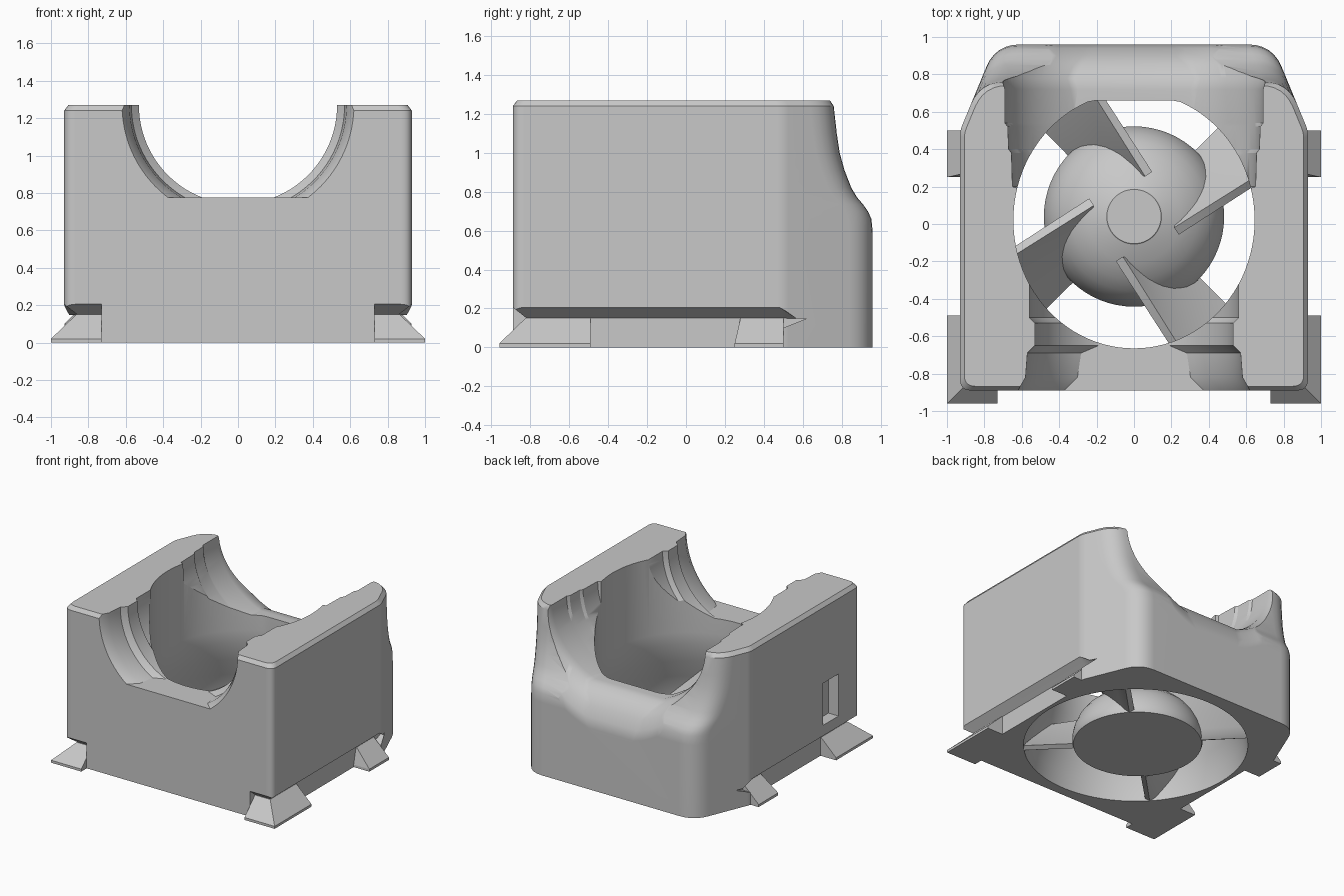
import bpy, bmesh, math
from mathutils import Vector, Matrix

cube = bpy.data.objects.get("Cube")
if cube:
    bpy.data.objects.remove(cube, do_unlink=True)

GREY = (0.58, 0.58, 0.58, 1)
mat = bpy.data.materials.new("plain_grey")
mat.use_nodes = True
mat.diffuse_color = GREY
mat.node_tree.nodes["Principled BSDF"].inputs["Base Color"].default_value = GREY
TOP = 1.27


def loft(name, rings, closed=True):
    """Skin equal-length rings of points; cap both ends when closed."""
    bm = bmesh.new()
    rows = [[bm.verts.new(p) for p in ring] for ring in rings]
    n = len(rows[0])
    for a, b in zip(rows, rows[1:]):
        for i in range(n if closed else n - 1):
            j = (i + 1) % n
            bm.faces.new((a[i], a[j], b[j], b[i]))
    if closed:
        bm.faces.new(rows[0][::-1])
        bm.faces.new(rows[-1])
        bmesh.ops.recalc_face_normals(bm, faces=bm.faces[:])
    mesh = bpy.data.meshes.new(name)
    bm.to_mesh(mesh)
    bm.free()
    obj = bpy.data.objects.new(name, mesh)
    bpy.context.collection.objects.link(obj)
    mesh.materials.append(mat)
    return obj


def activate(obj):
    bpy.ops.object.select_all(action='DESELECT')
    obj.select_set(True)
    bpy.context.view_layer.objects.active = obj


def carve(obj, cutter):
    mod = obj.modifiers.new("carve", 'BOOLEAN')
    mod.operation, mod.solver, mod.object = 'DIFFERENCE', 'EXACT', cutter
    activate(obj)
    bpy.ops.object.modifier_apply(modifier=mod.name)
    bpy.data.objects.remove(cutter, do_unlink=True)


def smooth(obj, angle=30):
    activate(obj)
    bpy.ops.object.shade_smooth_by_angle(angle=math.radians(angle))


def rounded(corners, steps=6):
    """Polygon with each (x, y, radius) corner softened."""
    out = []
    for i, (x, y, r) in enumerate(corners):
        p = Vector((x, y))
        a = p + (Vector(corners[i - 1][:2]) - p).normalized() * r
        b = p + (Vector(corners[(i + 1) % len(corners)][:2]) - p).normalized() * r
        for k in range(steps + 1):
            t = k / steps
            out.append(a * (1 - t) ** 2 + p * 2 * t * (1 - t) + b * t * t)
    return out


def prism_x(name, section, x0, x1):
    return loft(name, [[(x, y, z) for y, z in section] for x in (x0, x1)])


def prism_y(name, section, y0, y1):
    return loft(name, [[(x, y, z) for x, z in section] for y in (y0, y1)])


def ellipse(rx, ry, cy, z, n=96):
    return [(rx * math.cos(2 * math.pi * i / n),
             cy + ry * math.sin(2 * math.pi * i / n), z) for i in range(n)]


def footprint(back, z, scale=1):
    """Housing outline whose rear edge lies at y = back."""
    half = [(0.93, -0.89, 0.06), (0.93, 0.5, 0.03), (0.93 - (back - 0.5) * 0.413, back, 0.13)]
    ring = rounded(half + [(-x, y, r) for x, y, r in reversed(half)])
    return [(p.x * scale, p.y * scale, z) for p in ring]


# housing block: rear rolls inward as it rises, top edge chamfered
shoulder = [(0.96, 0), (0.96, 0.59), (0.953, 0.66), (0.935, 0.70), (0.91, 0.735), (0.88, 0.77),
            (0.85, 0.82), (0.815, 0.91), (0.79, 1.0), (0.775, 1.1), (0.76, TOP - 0.03)]
housing = loft("housing", [footprint(y, z) for y, z in shoulder] + [footprint(0.76, TOP, 0.975)])

# stepped cradle: y, half width, depth radius, floor height
stations = [(-1.0, 0.65, 0.65, 0.775), (-0.89, 0.62, 0.62, 0.775), (-0.82, 0.58, 0.58, 0.775),
            (-0.69, 0.57, 0.57, 0.775), (-0.65, 0.53, 0.53, 0.775), (-0.53, 0.53, 0.53, 0.775),
            (-0.5, 0.56, 0.55, 0.775), (-0.25, 0.56, 0.55, 0.775), (-0.2, 0.6, 0.57, 0.775),
            (0.19, 0.62, 0.57, 0.775), (0.2, 0.65, 0.57, 0.775), (0.38, 0.655, 0.57, 0.775),
            (0.4, 0.67, 0.57, 0.775), (0.52, 0.675, 0.57, 0.775), (0.54, 0.69, 0.56, 0.775),
            (0.72, 0.69, 0.55, 0.775), (0.78, 0.71, 0.56, 0.77), (0.85, 0.73, 0.59, 0.725),
            (0.9, 0.745, 0.645, 0.655), (0.94, 0.76, 0.725, 0.575), (0.965, 0.78, 0.82, 0.475),
            (1.0, 0.8, 0.95, 0.34)]
rings = []
for y, rx, rz, floor in stations:
    end = math.asin((TOP - floor) / rz)
    arc = [(rx * math.cos(end * k / 18), TOP - rz * math.sin(end * k / 18)) for k in range(19)]
    side = [(rx, 1.5)] + arc
    rings.append([(x, y, z) for x, z in side] + [(-x, y, z) for x, z in reversed(side)])
carve(housing, loft("cradle_cutter", rings))

# air duct, belled out towards the base: z, half width, half depth, rear limit
bell = [(-0.1, 0.83, 0.83, 0.9), (0, 0.83, 0.83, 0.9), (0.12, 0.81, 0.815, 0.85),
        (0.25, 0.76, 0.775, 0.79), (0.4, 0.69, 0.72, 0.71), (0.55, 0.65, 0.69, 0.665),
        (0.65, 0.645, 0.685, 0.66), (1.6, 0.645, 0.685, 0.66)]
carve(housing, loft("duct_cutter", [[(x, min(y, lim), h) for x, y, h in ellipse(rx, ry, 0.02, z)]
                                    for z, rx, ry, lim in bell]))

# undercut grooves along the sides and front corners
groove = [(0.86, -0.1), (0.86, 0.15), (0.93, 0.205), (1.1, 0.34), (1.1, -0.1)]
for s in (-1, 1):
    carve(housing, prism_y("groove_cutter", [(s * x, z) for x, z in groove], -1.1, 0.48))
    tip = [[(s * x, 0.45, z), (s * x, 0.48, z), (s * x, 0.62, 0.148), (s * x, 0.5, 0.1),
            (s * x, 0.5, -0.1), (s * x, 0.45, -0.1)]
           for x, z in ((0.86, 0.15), (0.93, 0.205), (1.1, 0.205))]
    carve(housing, loft("tip_cutter", tip))
    carve(housing, prism_x("corner_cutter", [(0.04 - y, z) for y, z in groove], s * 0.73, s * 1.1))

# small window pocket on one side
pocket = [(-0.62, 0.29), (-0.42, 0.29), (-0.42, 0.63), (-0.62, 0.63)]
carve(housing, prism_x("pocket_cutter", pocket, -1.1, -0.84))
smooth(housing)
housing.modifiers.new("even_shading", 'WEIGHTED_NORMAL').keep_sharp = True


# wedge feet
def foot(name, s, inner, y0, y1, top_y0, top_y1):
    rows = ((0, 1.0, y0, y1), (0.02, 1.0, y0, y1), (0.15, 0.865, top_y0, top_y1))
    return loft(name, [[(s * inner, a, z), (s * x, a, z), (s * x, b, z), (s * inner, b, z)]
                       for z, x, a, b in rows])


for s, label in ((1, "left"), (-1, "right")):
    foot(label + "_front_foot", s, 0.73, -0.96, -0.49, -0.825, -0.49)
    foot(label + "_rear_foot", s, 0.81, 0.25, 0.5, 0.28, 0.5)

# domed hub with a flat cap
dome = [(0.475, 0), (0.482, 0.02), (0.482, 0.06), (0.47, 0.12), (0.44, 0.19), (0.4, 0.245),
        (0.34, 0.3), (0.25, 0.355), (0.15, 0.39), (0.145, 0.395)]
hub = loft("hub", [ellipse(r, r, 0.04, z, 64) for r, z in dome])
smooth(hub, 20)

# four swept vanes joining hub and duct
STEPS = 10
for q in range(4):
    rows = []
    for k in range(STEPS + 1):
        t = k / STEPS
        a_in, a_out = math.radians(135 - 64 * t), math.radians(135 - 27 * t)
        p = Vector((math.cos(a_in), math.sin(a_in), 0)) * 0.24
        e = Vector((math.cos(a_out), math.sin(a_out), 0)) * (0.85 - 0.1 * t)
        row = []
        for m in range(7):
            v = p.lerp(e, m / 6)
            v.z = 0.002 + 0.37 * t
            row.append(Matrix.Rotation(q * math.pi / 2, 3, 'Z') @ v + Vector((0, 0.04, 0)))
        rows.append(row)
    vane = loft("vane_%d" % (q + 1), rows, closed=False)
    mod = vane.modifiers.new("thickness", 'SOLIDIFY')
    mod.thickness, mod.offset = 0.05, 0
    activate(vane)
    bpy.ops.object.modifier_apply(modifier=mod.name)
    for v in vane.data.vertices:
        v.co.z = max(v.co.z, 0)
    smooth(vane)
